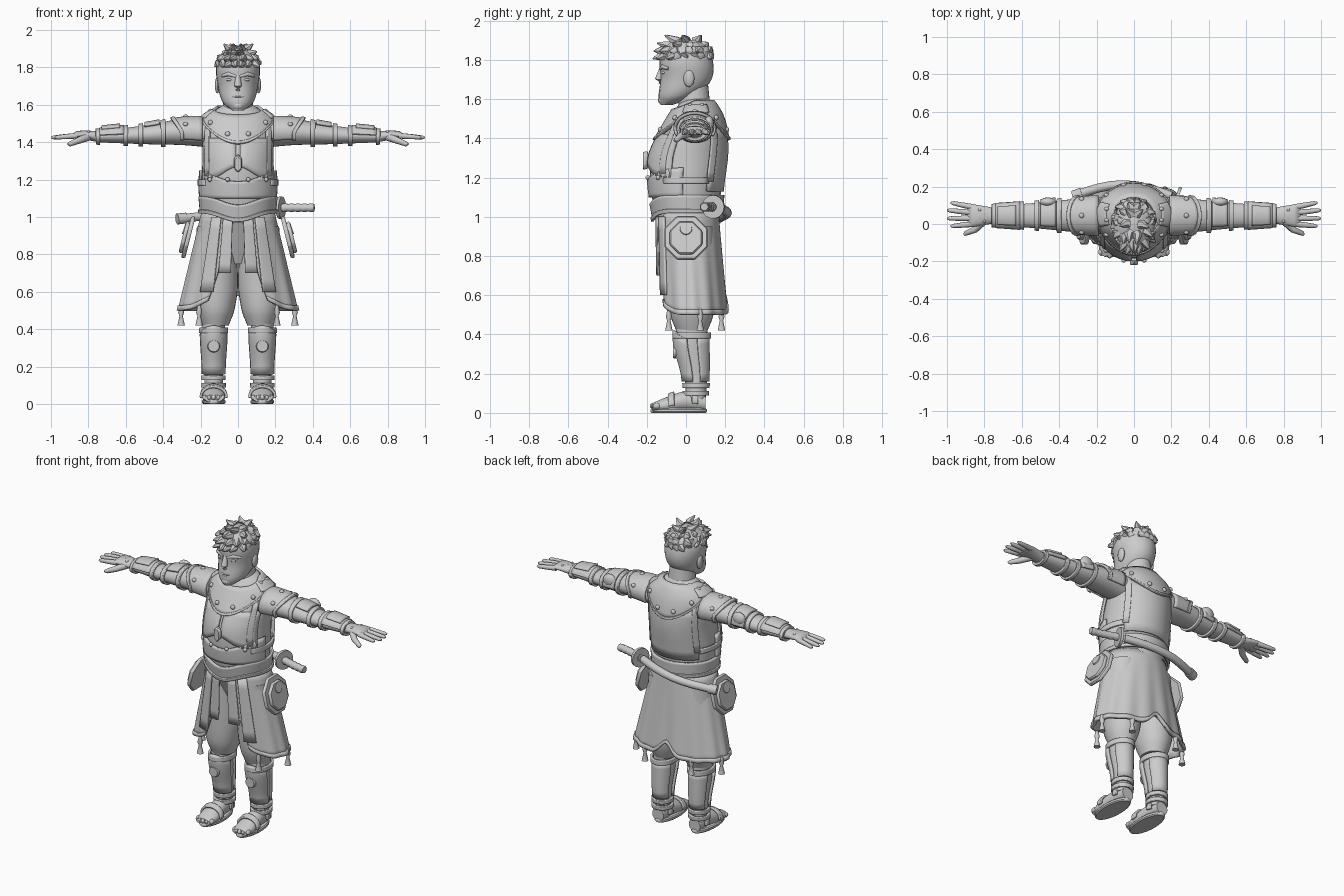
import bpy, bmesh, random
from math import sin, cos, radians, pi, tau
from mathutils import Vector, Matrix

default_cube = bpy.data.objects.get("Cube")
if default_cube:
    bpy.data.objects.remove(default_cube)
random.seed(4)
grey = bpy.data.materials.new("plain grey")
grey.use_nodes = True
grey.diffuse_color = (.6, .6, .6, 1)
grey.node_tree.nodes["Principled BSDF"].inputs["Base Color"].default_value = grey.diffuse_color

def finish(name, bm, mirror=False, thick=0):
    """Turn a bmesh into a named object, optionally mirrored and thickened."""
    bmesh.ops.remove_doubles(bm, verts=bm.verts, dist=.0004)
    bmesh.ops.recalc_face_normals(bm, faces=bm.faces)
    mesh = bpy.data.meshes.new(name)
    bm.to_mesh(mesh)
    bm.free()
    mesh.materials.append(grey)
    mesh.shade_smooth()
    mesh.set_sharp_from_angle(angle=radians(45))
    obj = bpy.data.objects.new(name, mesh)
    bpy.context.collection.objects.link(obj)
    if thick:
        solid = obj.modifiers.new("thickness", "SOLIDIFY")
        solid.thickness, solid.offset = thick, 0
    if mirror:
        obj.modifiers.new("mirror", "MIRROR")
    return obj

def skin(bm, rows, caps=False):
    """Join rows of points with quads."""
    rows = [[bm.verts.new(point) for point in row] for row in rows]
    for row, following in zip(rows, rows[1:]):
        for i in range(len(row) - 1):
            bm.faces.new((row[i], row[i + 1], following[i + 1], following[i]))
    for end in (rows[0], rows[-1]) if caps else ():
        bm.faces.new(end[:-1])

def sheet(name, fn, across, along, mirror=False):
    """Thick curved sheet from a function of two fractions."""
    bm = bmesh.new()
    skin(bm, [[fn(i / across, j / along) for i in range(across + 1)] for j in range(along + 1)])
    finish(name, bm, mirror, .014)

class Body:
    """Smooth body of oval rings (position, shift, radius, radius) along an axis."""
    def __init__(self, axis, centre, *rings):
        self.axis, self.centre, self.rings = axis, centre, [Vector(ring) for ring in rings]

    def slope(self, k):
        step = self.rings[min(k + 1, len(self.rings) - 1)] - self.rings[max(k - 1, 0)]
        return step / step[0]

    def point(self, t, angle, out=0):
        t = min(max(t, self.rings[0][0]), self.rings[-1][0])
        k = max(i for i, ring in enumerate(self.rings[:-1]) if ring[0] <= t)
        start, end = self.rings[k], self.rings[k + 1]
        span = end[0] - start[0]
        f = (t - start[0]) / span
        bend = self.slope(k) * (f * (1 - f) ** 2) - self.slope(k + 1) * (f * f * (1 - f))
        ring = start.lerp(end, f * f * (3 - 2 * f)) + bend * span
        u, v = self.centre + (ring[2] + out) * cos(angle), ring[1] + (ring[3] + out) * sin(angle)
        return {"z": (u, v, t), "x": (t, u, v), "y": (u, t, v)}[self.axis]

    def build(self, name, mirror=False, steps=20, sides=28):
        bm = bmesh.new()
        first, last = self.rings[0][0], self.rings[-1][0]
        skin(bm, [[self.point(first + (last - first) * j / steps, tau * i / sides)
                   for i in range(sides + 1)] for j in range(steps + 1)], True)
        finish(name, bm, mirror)

    def band(self, name, low, high, out, facing=0, spread=180, mirror=False):
        """Plate wrapped on the body; its limits may be rules of the angle."""
        def fn(u, v):
            angle = radians(facing - spread + 2 * spread * u)
            bottom, top = [edge(angle) if callable(edge) else edge for edge in (low, high)]
            return self.point(bottom + (top - bottom) * v, angle, out)
        sheet(name, fn, max(8, spread // 4), 6, mirror)

def tubes(name, paths, mirror=False, sides=10):
    """Capped tubes through points (x, y, z, radius)."""
    bm = bmesh.new()
    for path in paths:
        rows = []
        for i, (x, y, z, radius) in enumerate(path):
            ahead, behind = path[min(i + 1, len(path) - 1)], path[max(i - 1, 0)]
            turn = (Vector(ahead[:3]) - Vector(behind[:3])).to_track_quat("Z", "Y")
            rows.append([Vector((x, y, z)) + turn @ Vector((cos(tau * k / sides), sin(tau * k / sides), 0)) * radius
                         for k in range(sides + 1)])
        skin(bm, rows, True)
    finish(name, bm, mirror)

def balls(name, spots, size, mirror=False):
    bm = bmesh.new()
    for spot in spots:
        bmesh.ops.create_uvsphere(bm, u_segments=12, v_segments=8, radius=1,
                                  matrix=Matrix.Translation(spot) @ Matrix.Diagonal((*size, 1)))
    finish(name, bm, mirror)

def plate(name, outline, depth, mirror=False):
    """Flat outline pushed out into a plate with softened edges."""
    bm = bmesh.new()
    pushed = bmesh.ops.extrude_face_region(bm, geom=[bm.faces.new([bm.verts.new(p) for p in outline])])["geom"]
    bmesh.ops.translate(bm, vec=depth, verts=[g for g in pushed if isinstance(g, bmesh.types.BMVert)])
    finish(name, bm, mirror).modifiers.new("edge", "BEVEL").width = .006

def polygon(count):
    return [(cos(tau * (k + .5) / count), sin(tau * (k + .5) / count)) for k in range(count)]

def front(angle):
    return max(0, -sin(angle))

# Bodies that the armour wraps around
FRONT, BACK, TOP, LEG, ARM_Y = -90, 90, 90, .13, .045
torso = Body("z", 0, (.97, .01, .18, .16), (1.15, 0, .195, .18), (1.3, .01, .19, .19),
             (1.4, .03, .19, .17), (1.52, .05, .18, .12), (1.6, .05, .08, .07))
arm = Body("x", ARM_Y, (.13, 1.45, .1, .08), (.3, 1.455, .09, .07), (.5, 1.44, .07, .05), (.76, 1.43, .05, .03))
shin = Body("z", LEG, (.07, .05, .05, .05), (.2, .05, .05, .06), (.35, .03, .06, .08), (.44, .03, .06, .08))
skirt = Body("z", 0, (.46, .04, .32, .17), (1.02, .01, .19, .15))
torso.build("torso")
arm.build("arm", True)
shin.build("lower_leg", True)
Body("z", .12, (.42, .03, .07, .08), (.5, .03, .1, .11), (.65, .03, .12, .12), (.95, .02, .1, .12)).build("trouser_leg", True)
Body("z", 0, (.75, .04, .08, .07), (1, .01, .18, .15)).build("hips")

# Feet, soles, straps and shin guards
foot = Body("y", LEG, (-.17, .03, .05, .02), (-.1, .04, .06, .04), (0, .06, .05, .05), (.1, .05, .04, .04))
foot.build("foot", True)
balls("toes", [(LEG + .024 * i, .008 * abs(i) - .165, .035) for i in (-2, -1, 0, 1, 2)], (.013, .02, .015), True)
foot.band("instep_strap", -.09, -.06, .008, TOP, 100, True)
foot.band("heel_strap", .03, .06, .008, TOP, 100, True)
plate("sole", [(LEG + .063 * c, .145 * s - .037, 0) for c, s in polygon(20)], (0, 0, .024), True)
for height in (.1, .14):
    shin.band("ankle_strap", height - .012, height + .012, .008, mirror=True)
shin.band("shin_guard", .16, lambda a: .36 + .06 * front(a), .01, FRONT, 75, True)
shin.band("calf_guard", .16, .39, .004, BACK, 70, True)
shin.band("knee_strap", .38, .41, .01, mirror=True)
tubes("shin_disc", [[(LEG, -.05, .31, .034), (LEG, -.067, .31, .03)]], True, 16)

# Coat skirt, open at the front and notched behind, with trim, strips and tassels
def coat(u, v, out=0):
    gap = 4 + 28 * v
    angle = radians(FRONT + gap + u * (360 - 2 * gap))
    hem = .5 + .12 * front(angle) ** 5 + .08 * max(0, sin(angle)) ** 60
    return skirt.point(1.02 + (hem - 1.02) * v, angle, out + .005 * v * cos(14 * angle))

sheet("coat_skirt", coat, 84, 12)
sheet("coat_hem", lambda u, v: coat(u, .95 + .05 * v, .006), 84, 2)
skirt.band("inner_strip", .7, 1, .012, FRONT + 15, 7, True)
skirt.band("outer_strip", .6, 1, .012, FRONT + 34, 8, True)
for angle in (-48, 12, 58):
    x, y, z = skirt.point(.5, radians(angle))
    tubes("tassel", [[(x, y, z + drop, radius) for drop, radius in
                      ((.03, .008), (-.01, .016), (-.03, .009), (-.08, .02))]], True)

# Hip plates
for name, size, out in (("hip_plate", .12, .235), ("hip_plate_front", .09, .255)):
    plate(name, [(out + .02 - .25 * size * s, size * c, .89 + size * s) for c, s in polygon(8)], (.022, 0, .004), True)
tubes("hip_disc", [[(.26, 0, .93, .04), (.29, 0, .94, .03)]], True, 16)

# Belt with a pointed front, then belly, breast and back plates
for name, low, high, out in (("belt", 1.03, 1.11, .012), ("belt_edge", 1.02, 1.04, .02)):
    torso.band(name, lambda a: low - .045 * front(a) ** 6, lambda a: high - .045 * front(a) ** 6, out)
torso.band("belly_plate", 1.1, lambda a: 1.25 - .06 * front(a) ** 3, .01, FRONT, 85)
torso.band("breast_plate", lambda a: 1.2 + .07 * front(a) ** 8, 1.42, .01, FRONT + 35, 32, True)
torso.band("back_plate", 1.13, 1.46, .008, BACK, 55)
torso.band("side_strap", 1.17, 1.2, .014, 0, 35, True)
torso.band("armhole_trim", 1.22, 1.48, .014, FRONT + 53, 5, True)
torso.band("back_trim", 1.18, 1.48, .014, BACK - 52, 5, True)
plate("chest_emblem", [(.025 * c, -.195, 1.29 + .05 * s) for c, s in polygon(6)], (0, -.025, -.006))

# Studded gorget over the shoulders
def gorget_edge(angle):
    return 1.53 - .14 * sin(angle) ** 2

torso.band("gorget", gorget_edge, lambda a: 1.59 - .045 * front(a), .014)
torso.band("gorget_rim", gorget_edge, lambda a: gorget_edge(a) + .014, .02)
torso.band("shoulder_clasp", 1.53, 1.57, .025, 0, 28, True)
around = [radians(angle) for angle in range(15, 360, 30)]
balls("gorget_studs", [torso.point(gorget_edge(a) + .045, a, .022) for a in around], (.014, .012, .014))
balls("belly_studs", [torso.point(1.2, a, .018) for a in around if front(a) > .5], (.012, .012, .012))

# Arm armour
def shoulder_edge(angle):
    return .3 + .05 * max(0, sin(angle))

arm.band("shoulder_plate", .19, shoulder_edge, .005, TOP, 120, True)
arm.band("shoulder_rim", lambda a: shoulder_edge(a) - .01, lambda a: shoulder_edge(a) + .01, .012, TOP, 120, True)
balls("shoulder_studs", [arm.point(.28, radians(TOP + turn), .01) for turn in (-60, 0, 60)], (.014, .014, .012), True)
for x in (.4, .52, .6, .75):
    arm.band("arm_strap", x - .012, x + .012, .006, mirror=True)
arm.band("elbow_guard", .42, .5, .012, TOP - 30, 70, True)
balls("elbow_knob", [arm.point(.46, radians(30), .01)], (.045, .025, .04), True)
arm.band("bracer", .61, .74, .01, TOP, 80, True)
arm.band("bracer_plate", .63, .73, .02, TOP, 40, True)

# Hands
Body("x", ARM_Y, (.74, 1.43, .04, .03), (.86, 1.44, .06, .02), (.89, 1.43, .06, .01)).build("palm", True)
fingers = []
for i in range(4):
    root, reach, fan = .09 - .03 * i, .15 - .02 * abs(i - 1.5), .2 - .1 * i
    fingers.append([(.86 + reach * f, root + reach * fan * f, 1.435 - .01 * f, radius)
                    for f, radius in ((0, .016), (.5, .014), (.9, .011), (1, .005))])
tubes("fingers", fingers, True)
tubes("thumb", [[(.8, .02, 1.43, .022), (.85, -.03, 1.41, .018), (.9, -.05, 1.39, .013), (.91, -.06, 1.39, .005)]], True)
balls("hand_studs", [(.8 + .025 * (i % 2), .015 + .02 * i, 1.455) for i in range(4)], (.009, .009, .008), True)

# Neck, head and face
Body("z", 0, (1.5, .05, .09, .08), (1.7, .03, .07, .08)).build("neck")
Body("z", 0, (1.57, -.1, .03, .03), (1.61, -.05, .08, .09), (1.7, 0, .107, .13),
     (1.82, 0, .113, .13), (1.89, 0, .05, .07)).build("head")
tubes("nose", [[(0, -.12, 1.77, .01), (0, -.14, 1.7, .02), (0, -.13, 1.68, .013)]])
tubes("brow", [[(.014, -.126, 1.754, .01), (.05, -.118, 1.765, .012), (.085, -.09, 1.755, .008)]], True)
balls("eye", [(.043, -.113, 1.735)], (.02, .012, .009), True)
balls("lips", [(0, -.125, z) for z in (1.632, 1.643)], (.034, .014, .006))
balls("chin", [(0, -.115, 1.595)], (.034, .028, .024))
balls("ear", [(.11, .015, 1.705)], (.014, .028, .044), True)

# Short hair: a close cap and four layers of locks swept up and forward
hair = Body("z", 0, (1.79, 0, .11, .13), (1.85, 0, .105, .13), (1.9, 0, .05, .07))
hair.build("hair_cap")
locks = []
for layer in range(4):
    z, lift, count = 1.825 + .022 * layer, .018 * layer - .02, 18 - 4 * layer
    for k in range(count):
        angle = tau * (k + random.uniform(-.3, .3)) / count
        tip = Vector(hair.point(z, angle, .022 * abs(sin(angle)))) + Vector((random.uniform(-.02, .02), -.015, lift))
        locks.append([(*hair.point(z, angle, -.03), .028), (*hair.point(z + lift / 3, angle, -.002), .024), (*tip, .004)])
tubes("hair_locks", locks, sides=6)

# Sheathed sword curving across the back of the belt
def sword_line(f, radius):
    return (.2 - .52 * f, .15 + .06 * sin(pi * f), 1.05 - .06 * max(f, 0), radius)

tubes("scabbard", [[sword_line(k / 8, .024) for k in range(9)]])
tubes("scabbard_tip", [[sword_line(f, .03) for f in (.92, 1.01)]])
tubes("sword_guard", [[sword_line(f, .06) for f in (-.04, -.07)]], sides=20)
tubes("sword_grip", [[sword_line(-k / 30, .025 if k % 2 else .02) for k in range(1, 13)]])
